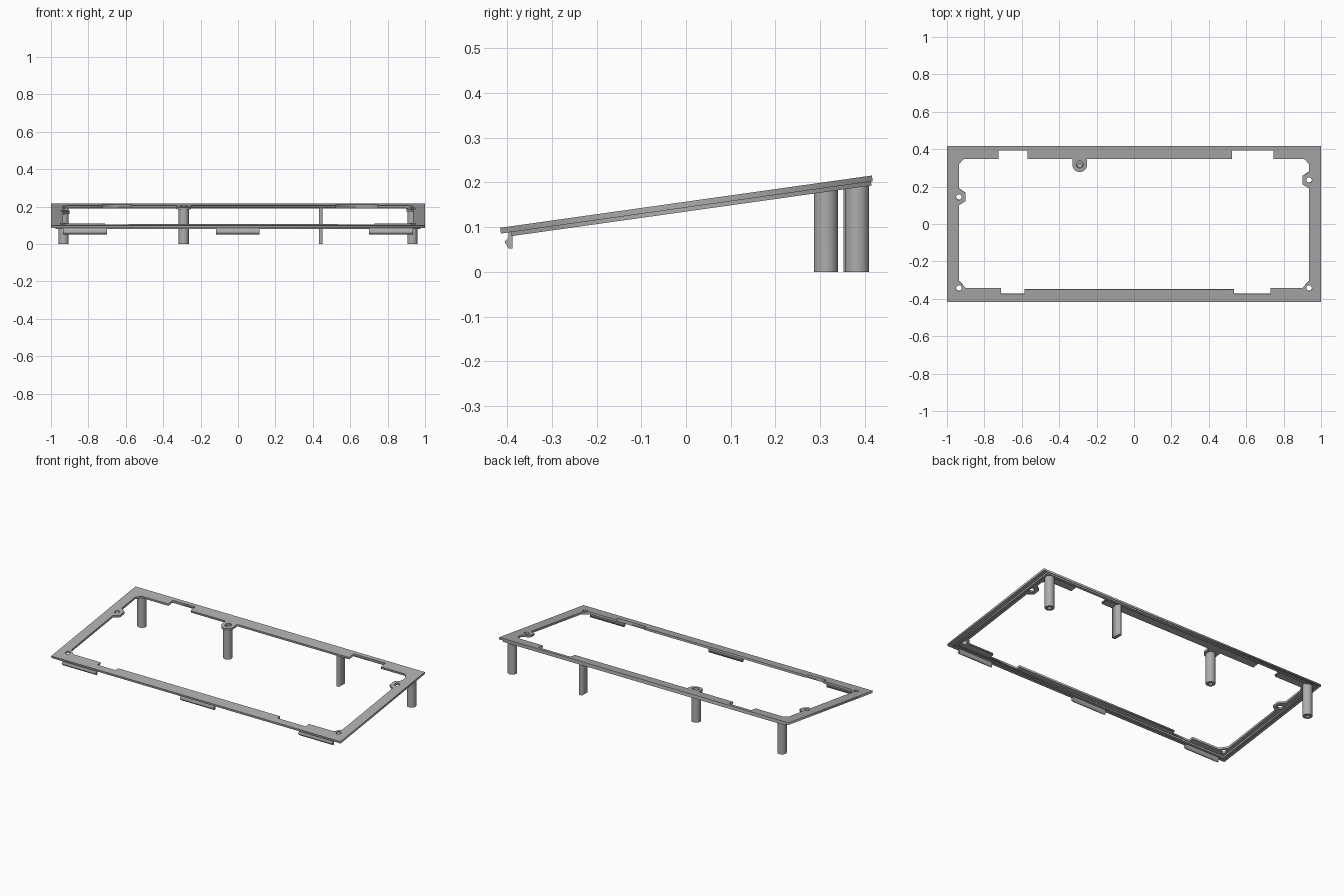
import bpy, bmesh, math
from mathutils import Matrix

if "Cube" in bpy.data.objects:
    bpy.data.objects.remove(bpy.data.objects["Cube"])

grey = bpy.data.materials.new("plain grey")
grey.use_nodes = True
colour = (0.42, 0.42, 0.42, 1)
grey.diffuse_color = colour
grey.node_tree.nodes["Principled BSDF"].inputs["Base Color"].default_value = colour

TILT = math.radians(8)
SLOPE = math.tan(TILT)
TOP = 0.157          # height of the sloped top face at the centre
PLATE = 0.013


def circle(x, y, r, n=24, start=0, sweep=2 * math.pi):
    return [(x + r * math.cos(start + sweep * i / n),
             y + r * math.sin(start + sweep * i / n)) for i in range(n)]


def rect(x0, x1, y0, y1):
    return [(x0, y0), (x1, y0), (x1, y1), (x0, y1)]


def slab(name, loops, z0, z1, tilted=False):
    """Filled outline with holes, extruded from z0 to z1."""
    curve = bpy.data.curves.new(name, "CURVE")
    curve.dimensions = "2D"
    curve.fill_mode = "BOTH"
    curve.extrude = (z1 - z0) / 2
    for loop in loops:
        spline = curve.splines.new("POLY")
        spline.points.add(len(loop) - 1)
        for p, (x, y) in zip(spline.points, loop):
            p.co = (x, y / math.cos(TILT) if tilted else y, 0, 1)
        spline.use_cyclic_u = True
    temp = bpy.data.objects.new(name + " outline", curve)
    bpy.context.collection.objects.link(temp)
    dg = bpy.context.evaluated_depsgraph_get()
    mesh = bpy.data.meshes.new_from_object(temp.evaluated_get(dg))
    bpy.data.objects.remove(temp)
    bm = bmesh.new()
    bm.from_mesh(mesh)
    bmesh.ops.remove_doubles(bm, verts=bm.verts, dist=0.0001)
    bmesh.ops.translate(bm, verts=bm.verts, vec=(0, 0, (z0 + z1) / 2))
    if tilted:
        bm.transform(Matrix.Translation((0, 0, TOP)) @ Matrix.Rotation(TILT, 4, "X"))
    bmesh.ops.recalc_face_normals(bm, faces=bm.faces)
    bm.to_mesh(mesh)
    bm.free()
    mesh.materials.clear()
    mesh.materials.append(grey)
    ob = bpy.data.objects.new(name, mesh)
    bpy.context.collection.objects.link(ob)
    return ob


def smooth(ob):
    bpy.ops.object.select_all(action="DESELECT")
    ob.select_set(True)
    bpy.context.view_layer.objects.active = ob
    bpy.ops.object.shade_smooth_by_angle(angle=math.radians(35))


def slope_top(ob):
    """Cut the top of an upright part to meet the sloped underside."""
    high = max(v.co.z for v in ob.data.vertices)
    for v in ob.data.vertices:
        if v.co.z > high - 0.001:
            v.co.z = TOP - PLATE + SLOPE * v.co.y
    ob.data.update()


# Sloped frame: opening with notches, screw pads and chamfered corners
E, P = 0.936, 0.90
BX, BY = -0.29, 0.318
opening = [(-E, -0.305), (-P, -0.343), (-0.71, -0.343), (-0.71, -0.373),
           (-0.585, -0.373), (-0.585, -0.35), (0.535, -0.35), (0.535, -0.373),
           (0.73, -0.373), (0.73, -0.343), (P, -0.343), (E, -0.305)]
opening += [(E, 0.19), (P, 0.212), (P, 0.255), (E, 0.28), (E, 0.32), (0.91, 0.347)]
opening += [(0.745, 0.347), (0.745, 0.392), (0.525, 0.392), (0.525, 0.347)]
opening += [(BX + 0.04, 0.347)] + circle(BX, BY, 0.04, 16, 0, -math.pi)
opening += [(BX - 0.04, BY), (BX - 0.04, 0.347)]
opening += [(-0.57, 0.347), (-0.57, 0.392), (-0.725, 0.392), (-0.725, 0.347),
            (-0.91, 0.347), (-E, 0.32), (-E, 0.19), (-P, 0.165), (-P, 0.122), (-E, 0.10)]
holes = [circle(x, y, 0.015) for x, y in
         ((-E, -0.343), (E, -0.343), (-E, 0.143), (E, 0.235))]
slab("frame", [rect(-1, 1, -0.416, 0.416), opening, circle(BX, BY, 0.019)] + holes,
     -PLATE, 0, True)

# Locating lip under the frame
slab("lower_lip", [rect(-0.975, 0.975, -0.393, 0.412), rect(-0.96, 0.96, -0.378, 0.397)],
     -0.022, -PLATE, True)

# Hollow posts with blind bores
for name, x, y in (("right_post", -0.932, 0.383), ("left_post", 0.932, 0.383),
                   ("middle_post", BX, 0.313)):
    post = slab(name, [circle(x, y, 0.027, 32), circle(x, y, 0.012)], 0, 0.15)
    slope_top(post)
    smooth(post)
    slab(name + "_plug", [circle(x, y, 0.012)], 0.09, 0.10)

# Flat support leg
slope_top(slab("support_fin", [rect(0.433, 0.453, 0.352, 0.41)], 0, 0.15))

# Barbed clips along the front edge
profile = [(-0.388, 0.052), (-0.388, 0.09), (-0.397, 0.09), (-0.397, 0.076),
           (-0.406, 0.067), (-0.397, 0.052)]
for name, x0, x1 in (("right_clip", -0.935, -0.70), ("middle_clip", -0.118, 0.115),
                     ("left_clip", 0.70, 0.935)):
    clip = slab(name, [profile], x0, x1)
    for v in clip.data.vertices:
        y, z, x = v.co
        v.co = (x, y, z)
    clip.data.update()
